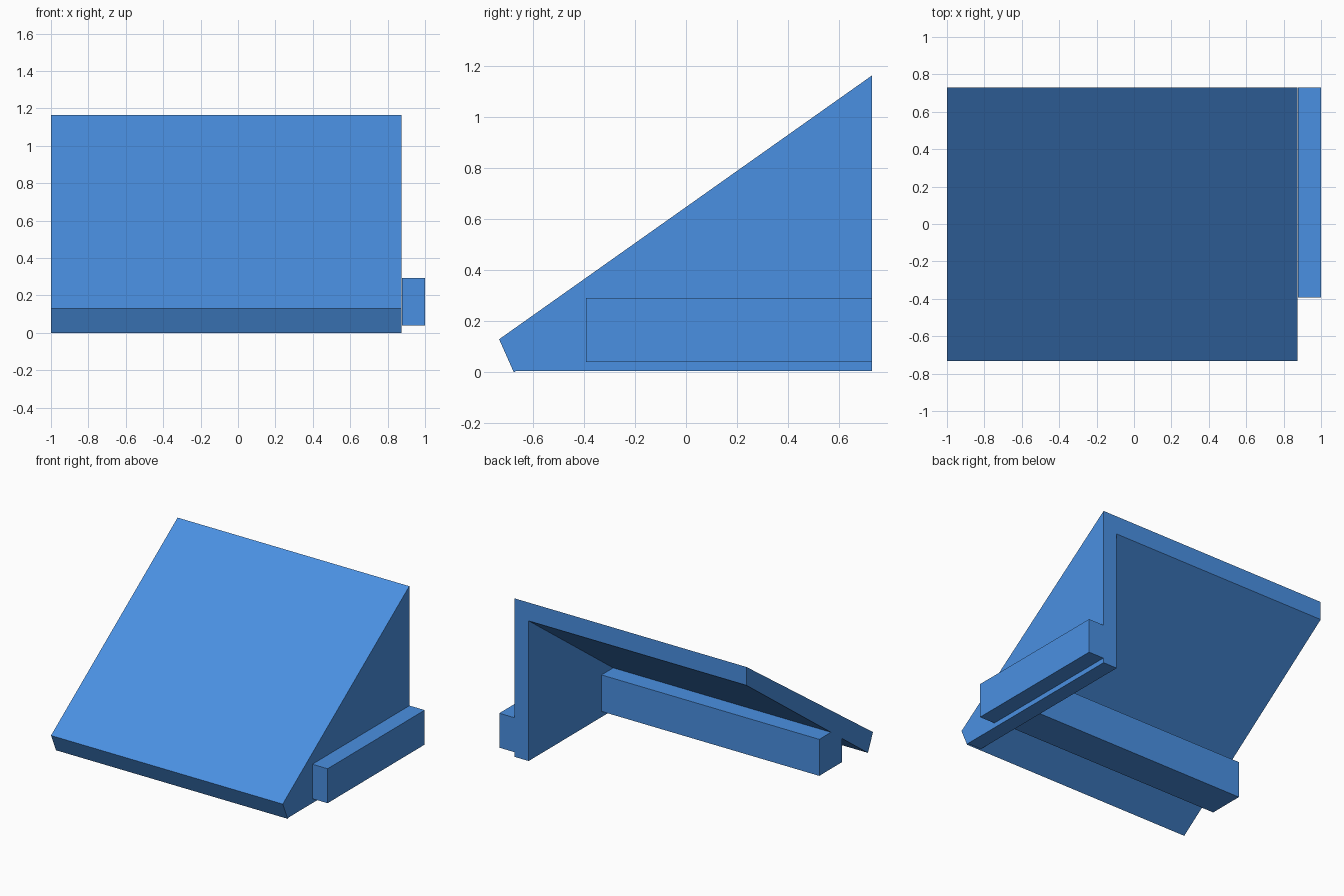
import bpy
import bmesh

cube = bpy.data.objects.get("Cube")
if cube:
    bpy.data.objects.remove(cube, do_unlink=True)

blue = bpy.data.materials.new("blue")
blue.use_nodes = True
colour = (0.0685, 0.279, 0.76, 1)
blue.diffuse_color = colour
blue.node_tree.nodes["Principled BSDF"].inputs["Base Color"].default_value = colour

LEFT, RIGHT, OUTER = 0.875, -1.0, 1.0
WALL_INNER = 0.762
BACK = 0.73
TIP = (-0.675, 0.0)          # lowest front edge of the panel
UNDER_BACK = (BACK, 1.031)   # underside of the panel at the back
SLOPE = (UNDER_BACK[1] - TIP[1]) / (BACK - TIP[0])


def under_z(y):
    return TIP[1] + SLOPE * (y - TIP[0])


def under_y(z):
    return TIP[0] + (z - TIP[1]) / SLOPE


def prism(name, profile, x0, x1):
    """Extrude a (y, z) profile from x0 to x1."""
    bm = bmesh.new()
    face = bm.faces.new([bm.verts.new((x0, y, z)) for y, z in profile])
    extruded = bmesh.ops.extrude_face_region(bm, geom=[face])["geom"]
    moved = [v for v in extruded if isinstance(v, bmesh.types.BMVert)]
    bmesh.ops.translate(bm, verts=moved, vec=(x1 - x0, 0, 0))
    bmesh.ops.recalc_face_normals(bm, faces=bm.faces)
    mesh = bpy.data.meshes.new(name)
    bm.to_mesh(mesh)
    bm.free()
    mesh.materials.append(blue)
    obj = bpy.data.objects.new(name, mesh)
    bpy.context.collection.objects.link(obj)
    return obj


def rectangle(y0, y1, z0, z1):
    return [(y0, z0), (y1, z0), (y1, z1), (y0, z1)]


# Sloping panel across the full width
prism("sloped_panel", [(-0.733, 0.13), TIP, UNDER_BACK, (BACK, 1.165)], RIGHT, LEFT)

# Triangular wall under the left end of the panel
wall_z = 0.006
prism("side_wall", [TIP, (under_y(wall_z), wall_z), (BACK, wall_z), UNDER_BACK],
      WALL_INNER, LEFT)

# Cross beam, trimmed where it meets the underside of the panel
y0, y1, z0, z1 = -0.377, -0.112, 0.047, 0.314
prism("cross_beam", [(y0, z0), (y1, z0), (y1, z1), (under_y(z1), z1), (y0, under_z(y0))],
      RIGHT, WALL_INNER)

# Rail along the outside of the wall
prism("side_rail", rectangle(-0.393, BACK, 0.04, 0.292), LEFT + 0.002, OUTER)
